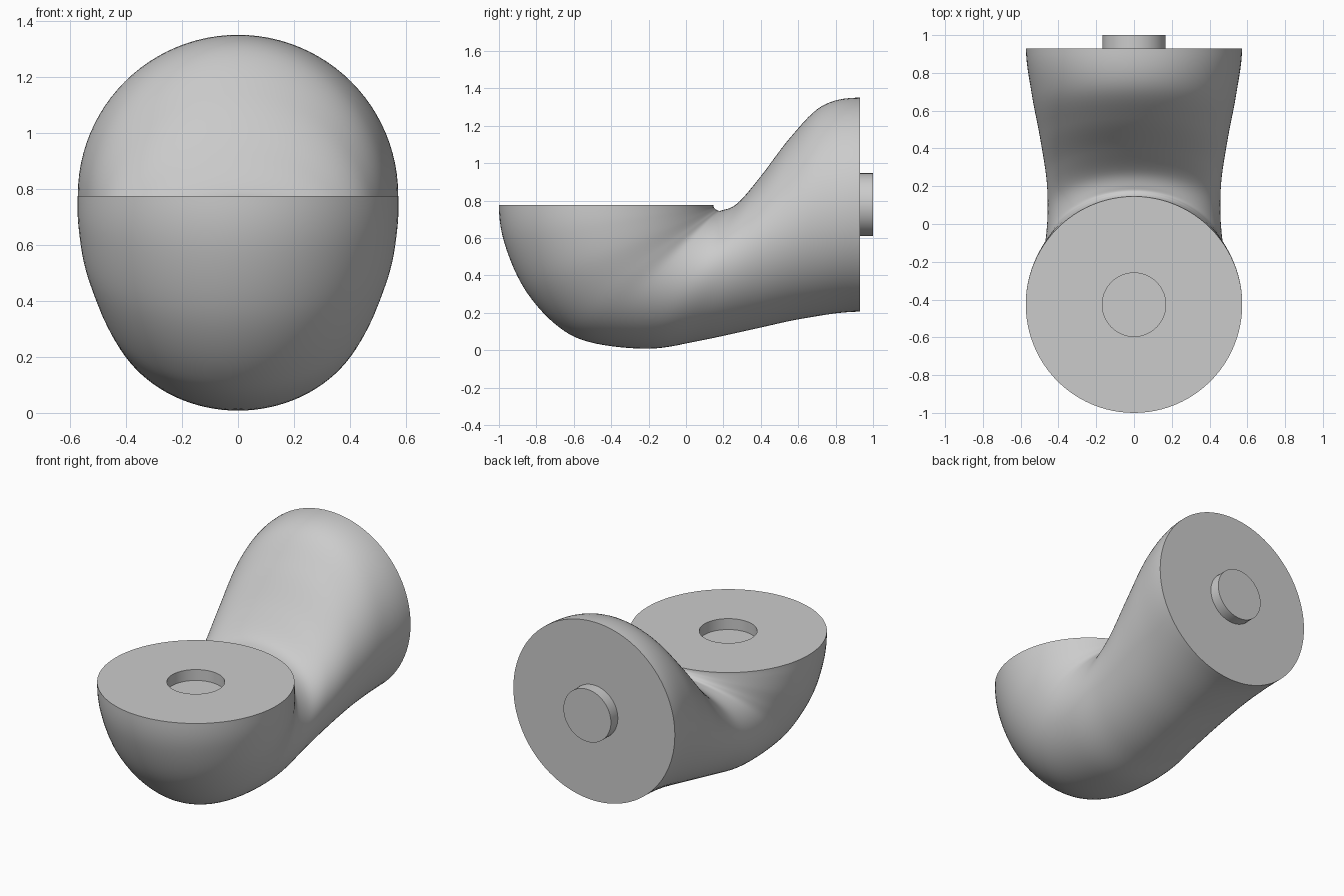
import bpy
import bmesh
import math
from mathutils import Matrix, Vector

SIDES = 96
STEPS = 7
PIN_RADIUS = 0.168
PIN_LENGTH = 0.07
SEAT_Y, SEAT_Z = -0.427, 0.775
BACK_Y, BACK_Z = 0.93, 0.778

default_cube = bpy.data.objects.get("Cube")
if default_cube:
    bpy.data.objects.remove(default_cube, do_unlink=True)

# Single plain grey
grey = bpy.data.materials.new("light grey")
grey.use_nodes = True
grey.diffuse_color = (0.6, 0.6, 0.6, 1)
grey.node_tree.nodes["Principled BSDF"].inputs["Base Color"].default_value = grey.diffuse_color


def finish(bm, name):
    """Turn a bmesh into a smooth shaded object with crisp rims."""
    bmesh.ops.recalc_face_normals(bm, faces=bm.faces)
    mesh = bpy.data.meshes.new(name)
    bm.to_mesh(mesh)
    bm.free()
    mesh.materials.append(grey)
    obj = bpy.data.objects.new(name, mesh)
    bpy.context.collection.objects.link(obj)
    bpy.ops.object.select_all(action="DESELECT")
    obj.select_set(True)
    bpy.context.view_layer.objects.active = obj
    bpy.ops.object.shade_smooth_by_angle(angle=math.radians(40))
    return obj


def catmull_rom(a, b, c, d, t):
    return [0.5 * (2 * q + (r - p) * t + (2 * p - 5 * q + 4 * r - s) * t ** 2
                   + (3 * q - p - 3 * r + s) * t ** 3)
            for p, q, r, s in zip(a, b, c, d)]


def add_ring(bm, section):
    """Elliptical section from its inner point, outer point and half width."""
    inner_y, inner_z, outer_y, outer_z, width = section
    inner = Vector((0, inner_y, inner_z))
    outer = Vector((0, outer_y, outer_z))
    centre, arm = (inner + outer) / 2, (inner - outer) / 2
    ring = []
    for i in range(SIDES):
        angle = math.tau * i / SIDES
        side = Vector((width * math.sin(angle), 0, 0))
        ring.append(bm.verts.new(centre + arm * math.cos(angle) + side))
    return ring


def flat_section(radius, z):
    return (SEAT_Y + radius, z, SEAT_Y - radius, z, radius)


# Elbow sections: inner y, inner z, outer y, outer z, half width
key_sections = [
    (0.146, SEAT_Z, -1.0, SEAT_Z, 0.573),
    (0.147, 0.768, -0.97, 0.57, 0.57),
    (0.152, 0.76, -0.865, 0.33, 0.55),
    (0.165, 0.75, -0.70, 0.14, 0.51),
    (0.19, 0.747, -0.515, 0.043, 0.477),
    (0.275, 0.785, -0.2, 0.008, 0.458),
    (0.40, 0.93, 0.07, 0.05, 0.463),
    (0.56, 1.14, 0.35, 0.11, 0.497),
    (0.73, 1.307, 0.63, 0.17, 0.54),
    (BACK_Y, 1.35, BACK_Y, 0.206, 0.572),
]

# Phantom ends make the skin leave each flat end at a right angle
first, second = key_sections[0], key_sections[1]
last, before = key_sections[-1], key_sections[-2]
lead_in = (second[0], 2 * first[1] - second[1], second[2], 2 * first[3] - second[3], second[4])
lead_out = (2 * last[0] - before[0], before[1], 2 * last[2] - before[2], before[3], before[4])
path = [lead_in] + key_sections + [lead_out]

# Socket floor and wall first, then the flat seat, then the curved skin
sections = [flat_section(PIN_RADIUS, SEAT_Z - PIN_LENGTH), flat_section(PIN_RADIUS, SEAT_Z)]
for k in range(len(key_sections) - 1):
    for step in range(STEPS):
        sections.append(catmull_rom(*path[k:k + 4], step / STEPS))
sections.append(last)

bm = bmesh.new()
rings = [add_ring(bm, section) for section in sections]
for near, far in zip(rings, rings[1:]):
    for i in range(SIDES):
        j = (i + 1) % SIDES
        bm.faces.new((near[i], near[j], far[j], far[i]))
bm.faces.new(rings[0])
bm.faces.new(rings[-1])
finish(bm, "elbow_body")

# Round peg on the back face
bm = bmesh.new()
placement = Matrix.Translation((0, BACK_Y + PIN_LENGTH / 2, BACK_Z)) @ Matrix.Rotation(math.pi / 2, 4, "X")
bmesh.ops.create_cone(bm, cap_ends=True, segments=SIDES, radius1=PIN_RADIUS,
                      radius2=PIN_RADIUS, depth=PIN_LENGTH, matrix=placement)
finish(bm, "back_peg")
